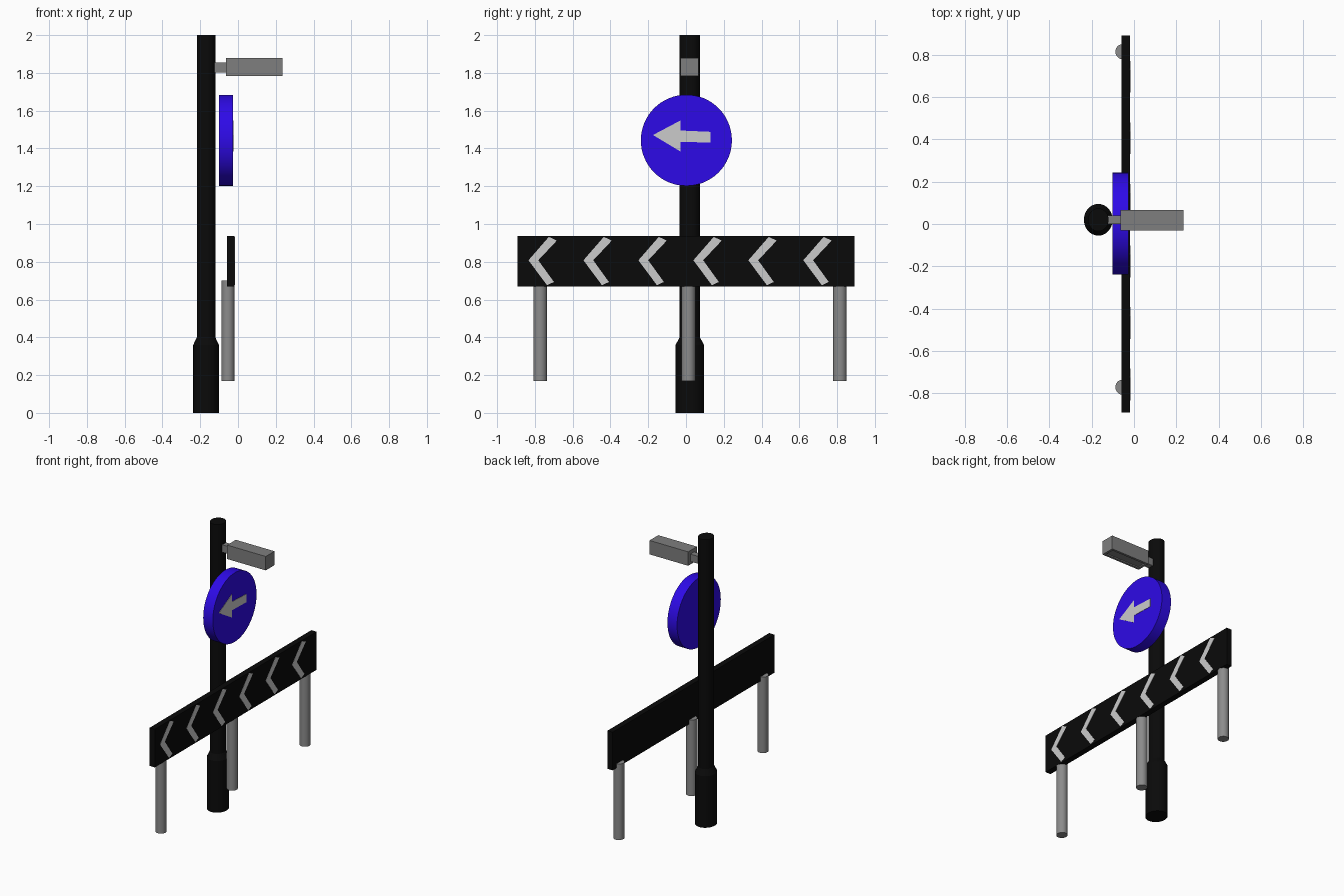
import bpy, bmesh, math
from mathutils import Matrix, Vector

if "Cube" in bpy.data.objects:
    bpy.data.objects.remove(bpy.data.objects["Cube"])


def material(name, rgb):
    m = bpy.data.materials.new(name)
    m.diffuse_color = (*rgb, 1)
    m.use_nodes = True
    m.node_tree.nodes["Principled BSDF"].inputs["Base Color"].default_value = m.diffuse_color
    return m


BLACK = material("black", (0.003, 0.003, 0.003))
BLUE = material("blue", (0.027, 0.003, 0.8))
POST_GREY = material("post_grey", (0.26, 0.26, 0.26))
LAMP_GREY = material("lamp_grey", (0.21, 0.21, 0.21))
WHITE = material("pale_grey", (0.8, 0.8, 0.8))


def finish(name, bm, mat, smooth=False):
    bmesh.ops.recalc_face_normals(bm, faces=bm.faces)
    me = bpy.data.meshes.new(name)
    bm.to_mesh(me)
    bm.free()
    me.materials.append(mat)
    ob = bpy.data.objects.new(name, me)
    bpy.context.collection.objects.link(ob)
    if smooth:
        bpy.ops.object.select_all(action='DESELECT')
        ob.select_set(True)
        bpy.context.view_layer.objects.active = ob
        bpy.ops.object.shade_smooth_by_angle(angle=math.radians(20))
    return ob


def box_mesh(lo, hi):
    lo, hi = Vector(lo), Vector(hi)
    bm = bmesh.new()
    bmesh.ops.create_cube(bm, size=1, matrix=Matrix.Translation((lo + hi) / 2)
                          @ Matrix.Diagonal((*(hi - lo), 1)))
    return bm


def stack(name, centre, rings, mat, segs=32):
    """Capped column of elliptical rings (rx, ry, z)."""
    bm = bmesh.new()
    loops = []
    for rx, ry, z in rings:
        angles = [2 * math.pi * i / segs for i in range(segs)]
        loops.append([bm.verts.new((centre[0] + rx * math.cos(a),
                                    centre[1] + ry * math.sin(a), z)) for a in angles])
    for a, b in zip(loops, loops[1:]):
        for i in range(segs):
            j = (i + 1) % segs
            bm.faces.new((a[i], a[j], b[j], b[i]))
    bm.faces.new(loops[0])
    bm.faces.new(loops[-1])
    return finish(name, bm, mat, True)


def plate(name, points, x0, x1, mat):
    """Outline in the y-z plane, thickened along x."""
    bm = bmesh.new()
    back, front = [[bm.verts.new((x, y, z)) for y, z in points] for x in (x0, x1)]
    bm.faces.new(back)
    bm.faces.new(front)
    for i in range(len(points)):
        bm.faces.new((back[i - 1], back[i], front[i], front[i - 1]))
    return finish(name, bm, mat)


# Main pole with thicker foot
stack("pole", (-0.169, 0.02),
      [(0.068, 0.075, 0), (0.068, 0.075, 0.36), (0.049, 0.054, 0.40), (0.049, 0.054, 2)], BLACK)

# Round sign
bm = bmesh.new()
bmesh.ops.create_cone(bm, cap_ends=True, segments=64, radius1=0.241, radius2=0.241, depth=0.074,
                      matrix=Matrix.Translation((-0.064, 0.002, 1.443))
                      @ Matrix.Rotation(math.pi / 2, 4, 'Y'))
finish("round_sign", bm, BLUE, True)

# Arrow on the sign
plate("sign_arrow", [(-0.175, 1.471), (-0.03, 1.384), (-0.03, 1.435), (0.13, 1.431),
                     (0.13, 1.488), (-0.03, 1.495), (-0.03, 1.548)], -0.035, -0.025, WHITE)

# Chevron board
finish("chevron_board", box_mesh((-0.058, -0.891, 0.67), (-0.018, 0.891, 0.936)), BLACK)
for i in range(6):
    y = -0.834 + 0.291 * i
    shape = [(0, 0), (0.098, -0.132), (0.135, -0.115), (0.052, 0), (0.15, 0.104), (0.108, 0.124)]
    plate(f"chevron_{i + 1}", [(y + a, 0.808 + b) for a, b in shape], -0.03, -0.017, WHITE)

# Board posts
for i, y in enumerate((-0.772, 0.013, 0.815)):
    stack(f"board_post_{i + 1}", (-0.053, y), [(0.035, 0.036, 0.17), (0.035, 0.036, 0.70)], POST_GREY)

# Lamp arm, and lamp housing with a shallow recess underneath
finish("lamp_arm", box_mesh((-0.14, 0, 1.803), (-0.055, 0.041, 1.855)), LAMP_GREY)
bm = box_mesh((-0.063, -0.03, 1.783), (0.235, 0.066, 1.88))
bottom = min(bm.faces, key=lambda f: f.calc_center_median().z)
bmesh.ops.inset_region(bm, faces=[bottom], thickness=0.022)
bmesh.ops.inset_region(bm, faces=[bottom], thickness=0.001, depth=-0.008)
finish("lamp_housing", bm, LAMP_GREY)
